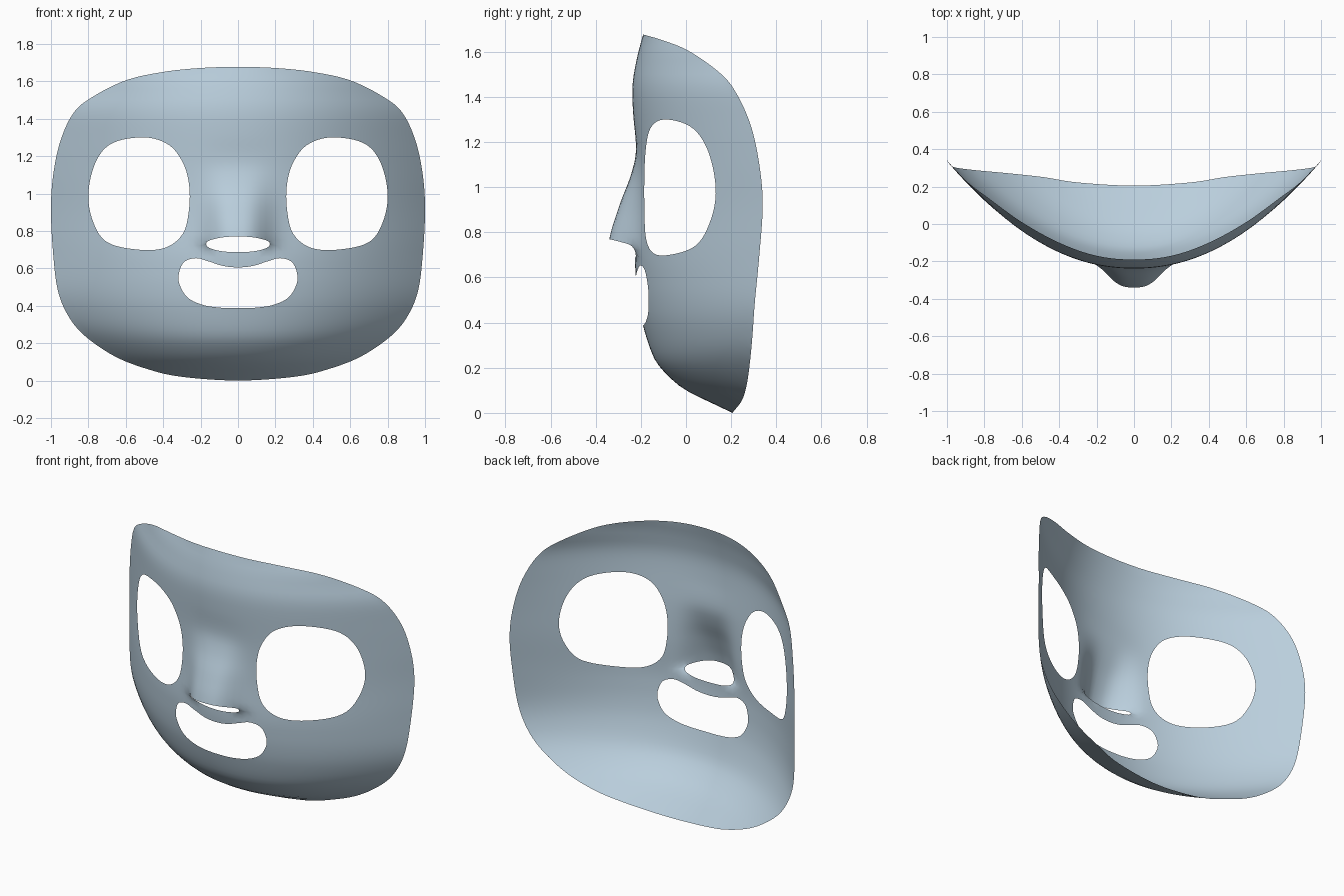
import bpy
import math
from mathutils import Vector
from mathutils.geometry import delaunay_2d_cdt

if "Cube" in bpy.data.objects:
    bpy.data.objects.remove(bpy.data.objects["Cube"])


def spline(pts, closed, n=6):
    """Dense Catmull-Rom curve through the points."""
    out, m = [], len(pts)
    get = (lambda i: pts[i % m]) if closed else (lambda i: pts[max(0, min(m - 1, i))])
    for i in range(m if closed else m - 1):
        p0, p1, p2, p3 = (get(i + k) for k in (-1, 0, 1, 2))
        for s in range(n):
            t = s / n
            out.append(tuple(0.5 * (2 * b + (c - a) * t + (2 * a - 5 * b + 4 * c - d) * t * t
                                    + (3 * b - a - 3 * c + d) * t ** 3)
                             for a, b, c, d in zip(p0, p1, p2, p3)))
    if not closed:
        out.append(tuple(pts[-1]))
    return out


def mirrored(half):
    return half + [(-p[0],) + tuple(p[1:]) for p in reversed(half[1:-1])]


def lookup(curve, z):
    """Interpolate the other values of a (z, ...) curve sorted by z."""
    if z <= curve[0][0]:
        return curve[0][1:]
    for a, b in zip(curve, curve[1:]):
        if a[0] <= z <= b[0]:
            f = (z - a[0]) / max(b[0] - a[0], 1e-9)
            return tuple(u + (v - u) * f for u, v in zip(a[1:], b[1:]))
    return curve[-1][1:]


def smooth(a, b, v):
    t = max(0.0, min(1.0, (v - a) / (b - a)))
    return t * t * (3 - 2 * t)


def inside(p, loop):
    hit = False
    for a, b in zip(loop, loop[1:] + loop[:1]):
        if (a[1] > p[1]) != (b[1] > p[1]):
            if p[0] < a[0] + (p[1] - a[1]) * (b[0] - a[0]) / (b[1] - a[1]):
                hit = not hit
    return hit


# Outer rim: (x, z, depth y), right half from top to bottom
rim = spline(mirrored([
    (0, 1.677, -.19), (.2, 1.671, -.17), (.4, 1.65, -.10), (.6, 1.605, .01),
    (.78, 1.515, .14), (.88, 1.43, .215), (.95, 1.28, .285), (.988, 1.1, .325),
    (1.0, .92, .34), (.99, .7, .325), (.965, .49, .305), (.91, .35, .295),
    (.82, .24, .285), (.66, .13, .27), (.48, .06, .25), (.3, .02, .222), (0, 0, .205)]), True)

# Openings: eyes, mouth, nose underside
eye = spline([(.5, 1.3), (.67, 1.27), (.76, 1.17), (.8, 1.0), (.775, .85), (.7, .74),
              (.535, .70), (.39, .71), (.295, .785), (.262, .915), (.262, 1.05),
              (.295, 1.165), (.37, 1.26)], True)
mouth = spline(mirrored([(0, .605), (.08, .613), (.16, .638), (.225, .654), (.29, .632),
                         (.318, .56), (.307, .50), (.265, .44), (.19, .405), (.1, .39), (0, .387)]), True)
nostril = spline(mirrored([(0, .77), (.08, .766), (.15, .75), (.17, .733), (.155, .71),
                           (.09, .692), (0, .686)]), True, 4)
holes = [eye, [(-x, z) for x, z in eye], mouth, nostril]

# Depth curves by height: rim (half width, y), centre line y, nose projection
side = sorted((p[1], abs(p[0]), p[2]) for p in rim if p[0] >= -1e-6)
centre = spline([(0, .205), (.02, .165), (.05, .10), (.1, 0), (.155, -.07), (.24, -.14),
                 (.385, -.19), (.5, -.212), (.6, -.222), (.7, -.226), (.9, -.217),
                 (1.13, -.22), (1.41, -.238), (1.55, -.222), (1.677, -.19)], False)
nose = spline([(.6, .117), (.77, .117), (.92, .078), (1.05, .028), (1.16, 0), (1.3, 0)], False)


def depth(x, z):
    w, edge = lookup(side, z)
    mid = lookup(centre, z)[0]
    t = min(1.0, abs(x) / w) if w > 1e-5 else 1.0
    y = mid + (edge - mid) * t ** 2.1
    bump = lookup(nose, z)[0] * smooth(.69, .76, z)
    return y - bump * math.exp(-(abs(x) / .16) ** 3)


# Flat layout: boundary loops plus an inner grid of points
loops = [[(p[0], p[1]) for p in rim]] + holes
pts, edges = [], []
for lp in loops:
    base = len(pts)
    pts += [Vector(p) for p in lp]
    edges += [(base + i, base + (i + 1) % len(lp)) for i in range(len(lp))]
border = list(pts)
step = .03
for i in range(-33, 34):
    for j in range(1, 56):
        p = Vector((i * step, j * step))
        if inside(p, loops[0]) and not any(inside(p, h) for h in holes) \
                and min((p - b).length_squared for b in border) > .014 ** 2:
            pts.append(p)
v2, _, tris, *_ = delaunay_2d_cdt(pts, edges, [], 0, 1e-6)
faces = []
for f in tris:
    c = sum((v2[i] for i in f), Vector((0, 0))) / len(f)
    if inside(c, loops[0]) and not any(inside(c, h) for h in holes):
        faces.append(tuple(f))

# Mask shell, pushed into relief
mesh = bpy.data.meshes.new("mask_shell")
mesh.from_pydata([(v.x, depth(v.x, v.y), v.y) for v in v2], [], faces)
mesh.validate()
mask = bpy.data.objects.new("mask_shell", mesh)
bpy.context.collection.objects.link(mask)
mesh.polygons.foreach_set("use_smooth", [True] * len(mesh.polygons))

mat = bpy.data.materials.new("pale_blue_grey")
mat.diffuse_color = (.49, .62, .72, 1)
mat.use_nodes = True
mat.node_tree.nodes["Principled BSDF"].inputs["Base Color"].default_value = mat.diffuse_color
mesh.materials.append(mat)
